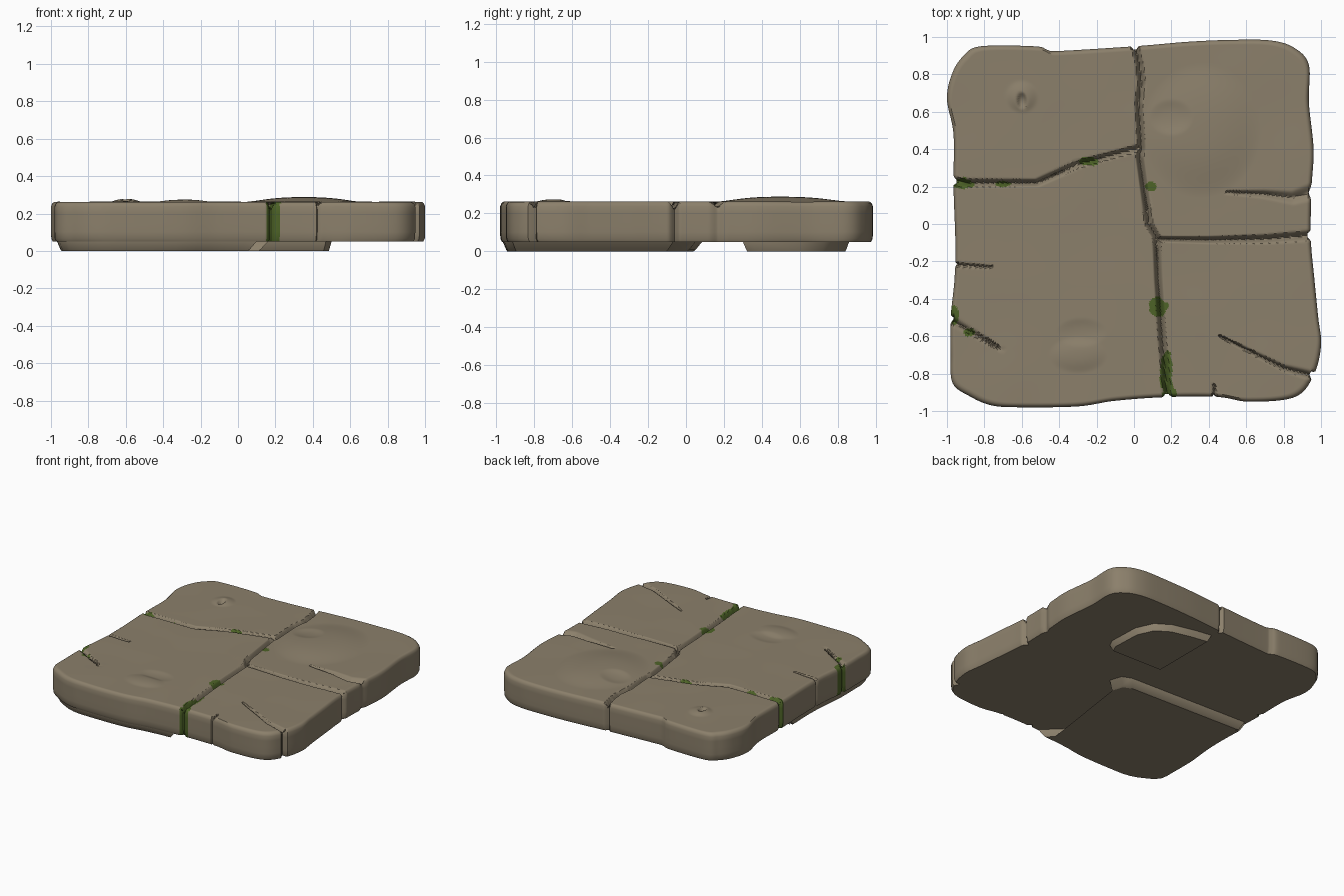
import bpy, bmesh, math
from mathutils import Vector, noise

cube = bpy.data.objects.get("Cube")
if cube:
    bpy.data.objects.remove(cube, do_unlink=True)


def material(name, colour):
    mat = bpy.data.materials.new(name)
    mat.use_nodes = True
    mat.diffuse_color = (*colour, 1)
    mat.node_tree.nodes["Principled BSDF"].inputs["Base Color"].default_value = (*colour, 1)
    return mat


stone = material("warm grey stone", (.26, .215, .147))
moss = material("moss green", (.075, .125, .02))

# Worn outline of the slab, counter-clockwise from the front left corner
OUTLINE = [(-.97, -.85), (-.88, -.92), (-.76, -.97), (-.6, -.98), (-.3, -.975),
           (-.1, -.945), (.18, -.925), (.45, -.925), (.62, -.95), (.86, -.925),
           (.96, -.81), (1, -.65), (.985, -.5), (.965, -.3), (.945, -.07),
           (.95, .2), (.96, .4), (.935, .65), (.935, .85), (.86, .94), (.74, .98),
           (.55, .985), (.3, .975), (0, .95), (-.4, .925), (-.46, .93), (-.53, .95),
           (-.82, .95), (-.91, .9), (-.97, .81), (-1, .67), (-.965, .48),
           (-.965, .2), (-.955, -.1), (-.96, -.3), (-.98, -.5), (-.98, -.7)]

# Cracks: path, start half-width, end half-width, depth, strength on the side wall
CRACKS = [
    ([(0, .97), (.03, .85), (.04, .75), (.025, .65), (.04, .4), (.03, .36), (.08, 0),
      (.12, -.07), (.13, -.3), (.15, -.6), (.18, -.95)], .022, .024, .05, 1),
    ([(-.99, .235), (-.9, .22), (-.52, .22), (-.3, .32), (.04, .41)], .024, .02, .045, 1),
    ([(.97, -.06), (.7, -.08), (.4, -.085), (.12, -.08)], .03, .016, .045, 1),
    ([(.98, .18), (.85, .14), (.7, .16), (.5, .17)], .05, .01, .03, .5),
    ([(.99, -.82), (.8, -.77), (.46, -.6)], .026, .006, .04, 1),
    ([(-1, -.5), (-.88, -.57), (-.69, -.68)], .024, .006, .035, .6),
    ([(-.98, -.215), (-.76, -.23)], .014, .006, .03, .4),
    ([(.43, -.95), (.43, -.86)], .014, .006, .03, .4),
]

# Bumps and dents: centre, radii, height
BUMPS = [(.36, .5, .32, .36, .027), (-.6, .68, .09, .09, .016), (-.6, .66, .03, .05, -.026),
         (-.3, -.7, .16, .1, .012), (-.28, -.58, .14, .08, -.008), (.2, .57, .12, .1, -.012)]

# Moss patches: centre, radii
PATCHES = [(.175, -.81, .035, .14), (.19, -.93, .04, .06), (.13, -.44, .05, .055),
           (.09, .2, .03, .027), (-.24, .335, .05, .025), (-.93, .215, .07, .028),
           (-.7, .215, .05, .015), (-.96, -.49, .03, .05), (-.88, -.58, .03, .02)]

SEGMENTS, RINGS = 720, 110
TOP, BASE = .262, .05


def smooth_loop(points, count):
    """Evenly spaced samples along a closed smooth curve."""
    dense, n = [], len(points)
    for i in range(n):
        a, b, c, d = (Vector(points[(i + k) % n]) for k in (-1, 0, 1, 2))
        for s in range(30):
            t = s / 30
            dense.append(b + (c - a) * t / 2 + (a * 2 - b * 5 + c * 4 - d) * t * t / 2
                         + (b * 3 - a - c * 3 + d) * t ** 3 / 2)
    dense.append(dense[0])
    total = sum((q - p).length for p, q in zip(dense, dense[1:]))
    result, walked, goal = [], 0, 0
    for p, q in zip(dense, dense[1:]):
        step = (q - p).length
        while goal < walked + step and len(result) < count:
            result.append(p.lerp(q, (goal - walked) / step))
            goal += total / count
        walked += step
    return result


def crack_segments():
    for path, w0, w1, depth, wall in CRACKS:
        last = len(path) - 1
        for i in range(last):
            (ax, ay), (bx, by) = path[i], path[i + 1]
            yield (ax, ay, bx - ax, by - ay, w0 + (w1 - w0) * i / last,
                   (w1 - w0) / last, depth, wall)


SEGS = list(crack_segments())


def crack(x, y):
    """Depth of the crack on top and its strength on the side wall."""
    deep = side = 0
    for ax, ay, dx, dy, w, dw, depth, wall in SEGS:
        t = ((x - ax) * dx + (y - ay) * dy) / (dx * dx + dy * dy)
        t = min(1, max(0, t))
        d = math.hypot(x - ax - t * dx, y - ay - t * dy)
        width = w + dw * t
        if d < width:
            f = (1 - d / width) ** 1.4
            deep = max(deep, depth * f)
            side = max(side, wall * f)
    return deep, side


def surface(x, y):
    z = TOP + .003 * noise.noise((x * 3, y * 3, 0))
    for cx, cy, rx, ry, h in BUMPS:
        q = ((x - cx) / rx) ** 2 + ((y - cy) / ry) ** 2
        if q < 1:
            z += h * (1 - q) ** 2 * (1 + q)
    return z


def mossy(x, y):
    ragged = 1 + .7 * noise.noise((x * 22, y * 22, 3))
    return any(((x - cx) / rx) ** 2 + ((y - cy) / ry) ** 2 < ragged
               for cx, cy, rx, ry in PATCHES)


def finish(name, bm):
    bmesh.ops.recalc_face_normals(bm, faces=bm.faces)
    mesh = bpy.data.meshes.new(name)
    bm.to_mesh(mesh)
    bm.free()
    obj = bpy.data.objects.new(name, mesh)
    bpy.context.collection.objects.link(obj)
    mesh.materials.append(stone)
    mesh.materials.append(moss)
    bpy.ops.object.select_all(action='DESELECT')
    obj.select_set(True)
    bpy.context.view_layer.objects.active = obj
    bpy.ops.object.shade_smooth_by_angle(angle=math.radians(40))


def bridge(bm, upper, lower):
    n = len(upper)
    for i in range(n):
        j = (i + 1) % n
        bm.faces.new((upper[i], lower[i], lower[j], upper[j]))


rim = smooth_loop(OUTLINE, SEGMENTS)

# Cracked slab: concentric top rings, then worn edge and side wall
bm = bmesh.new()
centre = bm.verts.new((0, 0, surface(0, 0)))
loops = []
for k in range(1, RINGS + 1):
    r = .982 * k / RINGS
    loop = []
    for p in rim:
        x, y = p * r
        loop.append(bm.verts.new((x, y, surface(x, y) - crack(x, y)[0])))
    loops.append(loop)
for r, z in ((.993, -.008), (1, -.025), (1, -.06), (1, -.11), (1, -.16), (.998, -.195), (.99, None)):
    loop = []
    for p in rim:
        deep, side = crack(*p)
        x, y = p * (r - .035 * side)
        height = BASE if z is None else surface(x, y) + z - deep * max(0, 1 + z * 20)
        loop.append(bm.verts.new((x, y, height)))
    loops.append(loop)
for i in range(SEGMENTS):
    bm.faces.new((centre, loops[0][i], loops[0][(i + 1) % SEGMENTS]))
for upper, lower in zip(loops, loops[1:]):
    bridge(bm, upper, lower)
bm.faces.new(loops[-1])
for face in bm.faces:
    if len(face.verts) < 5:
        mid = face.calc_center_median()
        face.material_index = int(mossy(mid.x, mid.y))
finish("cracked_slab", bm)


def foot(name, points, shrink):
    """Low plate under the slab with sloping sides."""
    bm = bmesh.new()
    mid = sum(points, Vector((0, 0))) / len(points)
    rings = [[bm.verts.new((*mid.lerp(p, s), z)) for p in points]
             for s, z in ((1, BASE + .01), (1, BASE), (shrink, .008), (shrink - .015, 0))]
    for upper, lower in zip(rings, rings[1:]):
        bridge(bm, upper, lower)
    bm.faces.new(rings[0])
    bm.faces.new(rings[-1])
    finish(name, bm)


# Underside plates: the front quarter follows the rim, the back one is small
quarter = [p * .985 for p in rim if p.x < .15 and p.y < .08]
split = max(range(len(quarter)), key=lambda i: (quarter[i] - quarter[i - 1]).length)
quarter = quarter[split:] + quarter[:split]
start = min(range(len(quarter)), key=lambda i: (quarter[i] - Vector((.15, -.92))).length)
quarter = quarter[start + 1:] + quarter[:start + 1]
quarter = quarter[::6] + [Vector(p) for p in ((-.93, .085), (.06, .05), (.13, .02), (.16, -.07))]
foot("front_underside_plate", quarter, .95)
foot("back_underside_plate", [Vector(p) for p in (
    (.02, .31), (.47, .3), (.5, .36), (.49, .6), (.43, .73), (.32, .8), (.15, .84), (.02, .86))], .94)
